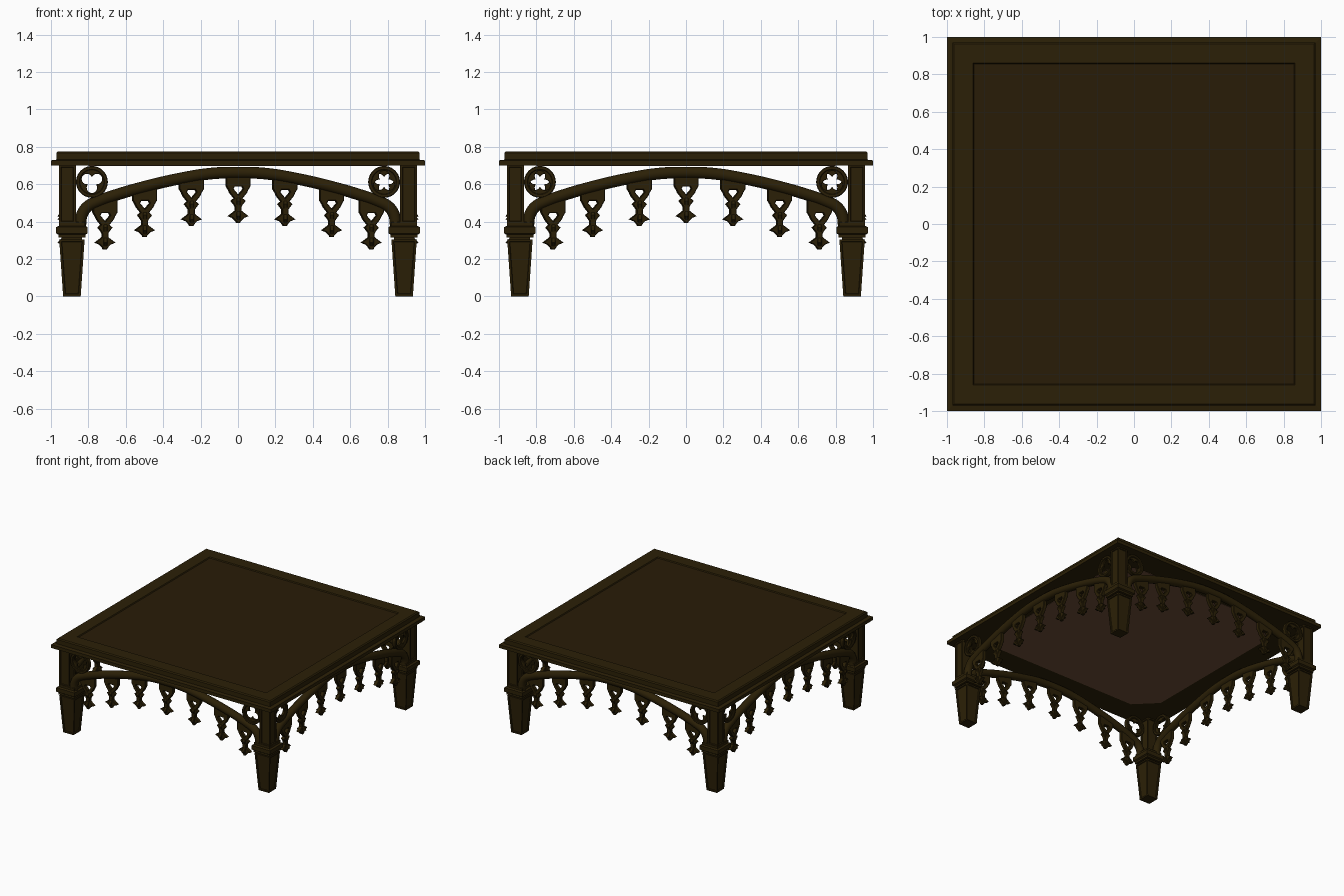
import bpy, bmesh, math
from mathutils import Matrix, Vector

if "Cube" in bpy.data.objects:
    bpy.data.objects.remove(bpy.data.objects["Cube"])


def mat(name, col):
    m = bpy.data.materials.new(name)
    m.diffuse_color = (*col, 1)
    m.use_nodes = True
    m.node_tree.nodes["Principled BSDF"].inputs["Base Color"].default_value = m.diffuse_color
    return m


WOOD = mat("dark olive wood", (0.0245, 0.0145, 0.0020))
PANEL = mat("dark brown panel", (0.0215, 0.0115, 0.0020))
UNDER = mat("underside brown", (0.155, 0.076, 0.040))


def add(name, me, material, smooth=True):
    me.materials.clear()
    me.materials.append(material)
    if smooth:
        me.shade_smooth()
        me.set_sharp_from_angle(angle=math.radians(35))
    ob = bpy.data.objects.new(name, me)
    bpy.context.collection.objects.link(ob)
    return ob


def square_loft(name, rings, material, cx=0, cy=0, caps=True, inset=0):
    """Stack of square rings (half width, z)."""
    bm = bmesh.new()
    loops = [[bm.verts.new((cx + sx * h, cy + sy * h, z))
              for sx, sy in ((-1, -1), (1, -1), (1, 1), (-1, 1))] for h, z in rings]
    sides = []
    for a, b in zip(loops, loops[1:]):
        for i in range(4):
            j = (i + 1) % 4
            sides.append(bm.faces.new((a[i], a[j], b[j], b[i])))
    if caps:
        bm.faces.new(loops[0][::-1])
        bm.faces.new(loops[-1])
    bm.normal_update()
    if inset:
        bmesh.ops.inset_individual(bm, faces=sides, thickness=inset, depth=0)
        bmesh.ops.inset_individual(bm, faces=sides, thickness=0.004, depth=-0.007)
    me = bpy.data.meshes.new(name)
    bm.to_mesh(me)
    bm.free()
    return add(name, me, material, False)


def curve_mesh(name, splines, half=0, bevel=0, tube=0):
    """Filled flat shape with holes, or a round tube along a smooth path."""
    cu = bpy.data.curves.new(name, 'CURVE')
    cu.dimensions = '3D' if tube else '2D'
    for pts in splines:
        if tube:
            s = cu.splines.new('BEZIER')
            s.bezier_points.add(len(pts) - 1)
            for p, (x, y) in zip(s.bezier_points, pts):
                p.co = (x, y, 0)
                p.handle_left_type = p.handle_right_type = 'AUTO'
            s.resolution_u = 5
        else:
            s = cu.splines.new('POLY')
            s.points.add(len(pts) - 1)
            for p, (x, y) in zip(s.points, pts):
                p.co = (x, y, 0, 1)
            s.use_cyclic_u = True
    if tube:
        cu.bevel_depth = tube
        cu.bevel_resolution = 4
        cu.use_fill_caps = True
    else:
        cu.fill_mode = 'BOTH'
        cu.extrude = half
        cu.bevel_depth = bevel
        cu.bevel_resolution = 0
    ob = bpy.data.objects.new(name, cu)
    bpy.context.collection.objects.link(ob)
    bpy.context.view_layer.update()
    dg = bpy.context.evaluated_depsgraph_get()
    me = bpy.data.meshes.new_from_object(ob.evaluated_get(dg))
    bpy.data.objects.remove(ob)
    return me


UP = Matrix.Rotation(math.pi / 2, 4, 'X')


def place(name, me, matrix):
    m = me.copy()
    m.transform(matrix)
    return add(name, m, WOOD)


# Table top: moulded frame, recessed panel, underside
square_loft("top_frame", [(0.86, 0.70), (1, 0.70), (1, 0.727), (0.97, 0.731), (0.97, 0.767),
                          (0.962, 0.775), (0.86, 0.775), (0.855, 0.766)], WOOD, caps=False)
square_loft("top_panel", [(0.86, 0.705), (0.86, 0.767)], PANEL)
square_loft("underside_frame", [(0.86, 0.700), (0.86, 0.705)], WOOD)

# Lighter octagonal field on the underside
a, b = 0.80, 0.64
octagon = [(a, b), (b, a), (-b, a), (-a, b), (-a, -b), (-b, -a), (b, -a), (a, -b)]
field = curve_mesh("underside_field", [octagon], half=0.002)
field.transform(Matrix.Translation((0, 0, 0.6995)))
add("underside_field", field, UNDER, False)

# Legs: tapered foot, banded collar, upper post
for sx in (-1, 1):
    for sy in (-1, 1):
        c, p = 0.888, 0.912
        square_loft("leg_foot", [(0.047, 0), (0.068, 0.305)], WOOD, sx * c, sy * c, inset=0.016)
        square_loft("leg_collar", [(0.055, 0.30), (0.055, 0.315), (0.073, 0.315), (0.073, 0.33),
                                   (0.084, 0.337), (0.084, 0.37), (0.07, 0.377), (0.07, 0.395),
                                   (0.055, 0.405)], WOOD, sx * c, sy * c)
        square_loft("leg_post", [(0.045, 0.39), (0.045, 0.702)], WOOD, sx * p, sy * p, inset=0.016)

# Arch path, right half mirrored to the left
half = [(0.843, 0.37), (0.838, 0.425), (0.81, 0.475), (0.75, 0.508), (0.65, 0.543),
        (0.5, 0.586), (0.3, 0.632), (0.14, 0.657)]
arch = curve_mesh("arch", [[(-x, z) for x, z in half] + [(0, 0.662)] + half[::-1]], tube=0.031)

# Pendant: pierced bracket plus a crossed finial, hung from d = 0 on the arch line
top = [(0.062, -0.005), (0.062, 0.07), (0.05, 0.09), (0.042, 0.108), (0.018, 0.138)]
fin = [(0.018, 0.138), (0.034, 0.152), (0.020, 0.170), (0.013, 0.182), (0.013, 0.205),
       (0.024, 0.214), (0.048, 0.232), (0.028, 0.240), (0.016, 0.252), (0.004, 0.266)]


def mirrored(pts):
    return [(x, -d) for x, d in pts] + [(-x, -d) for x, d in pts[::-1]]


hole = [(-0.022, -0.072), (0.022, -0.072), (0.03, -0.088), (0, -0.124), (-0.03, -0.088)]
bracket = curve_mesh("bracket", [mirrored(top + fin[1:]), hole], half=0.012, bevel=0.003)
finial = curve_mesh("finial", [mirrored([(x * 0.7, d) for x, d in fin])], half=0.008, bevel=0.003)

# Corner roundel: ring and trefoil plate


def circle(r, n=40):
    return [(r * math.cos(2 * math.pi * i / n), r * math.sin(2 * math.pi * i / n)) for i in range(n)]


def trefoil(d=0.031, r=0.030, n=48):
    pts = []
    for i in range(n):
        t = 2 * math.pi * i / n
        f = (t + math.pi / 3) % (2 * math.pi / 3) - math.pi / 3
        q = d * math.cos(f) + math.sqrt(r * r - (d * math.sin(f)) ** 2)
        pts.append((q * math.cos(t), q * math.sin(t)))
    return pts


ring = curve_mesh("ring", [circle(0.081), circle(0.068)], half=0.014, bevel=0.004)
tracery = curve_mesh("tracery", [circle(0.07), trefoil()], half=0.006, bevel=0.002)

hang = [(0, 0.662), (0.25, 0.645), (0.5, 0.586), (0.712, 0.520)]
for k, side in enumerate(("front", "right", "back", "left")):
    base = Matrix.Rotation(k * math.pi / 2, 4, 'Z') @ Matrix.Translation((0, -0.927, 0)) @ UP
    place(side + "_arch", arch, base)
    for x, z in hang:
        for s in ((1,) if x == 0 else (-1, 1)):
            m = base @ Matrix.Translation((s * x + 0.003, z, 0))
            place(side + "_pendant_bracket", bracket, m)
            place(side + "_pendant_finial", finial, m @ Matrix.Rotation(math.pi / 2, 4, 'Y'))
    for s in (-1, 1):
        m = base @ Matrix.Translation((s * 0.781, 0.612, 0))
        place(side + "_roundel_ring", ring, m)
        turn = math.pi / 2 if s > 0 and k == 0 or k == 1 else -math.pi / 2
        place(side + "_roundel_tracery", tracery, m @ Matrix.Rotation(turn, 4, 'Z'))

for me in (arch, bracket, finial, ring, tracery):
    bpy.data.meshes.remove(me)
